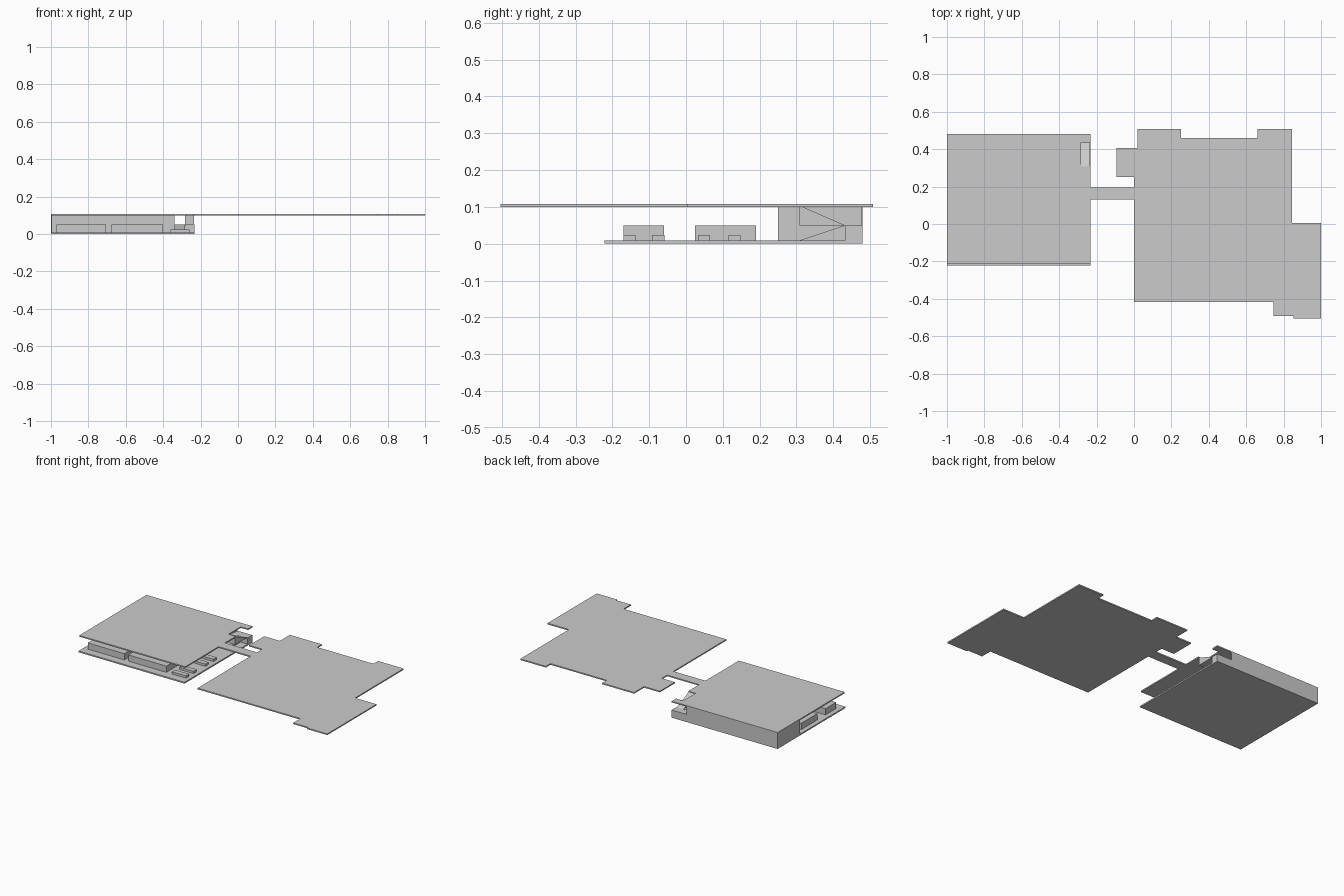
import bpy, bmesh
from mathutils import Vector

if "Cube" in bpy.data.objects:
    bpy.data.objects.remove(bpy.data.objects["Cube"])


def prism(name, profile, offset):
    """Extrude a closed 3D profile along an offset vector."""
    bm = bmesh.new()
    face = bm.faces.new([bm.verts.new(p) for p in profile])
    ext = bmesh.ops.extrude_face_region(bm, geom=[face], use_keep_orig=True)
    verts = [g for g in ext["geom"] if isinstance(g, bmesh.types.BMVert)]
    bmesh.ops.translate(bm, verts=verts, vec=Vector(offset))
    bmesh.ops.recalc_face_normals(bm, faces=bm.faces)
    mesh = bpy.data.meshes.new(name)
    bm.to_mesh(mesh)
    bm.free()
    ob = bpy.data.objects.new(name, mesh)
    bpy.context.collection.objects.link(ob)
    return ob


def slab(name, outline, z0, z1):
    return prism(name, [(x, y, z0) for x, y in outline], (0, 0, z1 - z0))


def box(name, x0, x1, y0, y1, z0, z1):
    return slab(name, [(x0, y0), (x1, y0), (x1, y1), (x0, y1)], z0, z1)


def wedge(name, x0, x1, profile):
    return prism(name, [(x0, y, z) for y, z in profile], (x1 - x0, 0, 0))


Z_FLOOR, Z_MID, Z_ROOF, Z_TOP = 0.009, 0.05, 0.10, 0.108

# Lower floor
box("lower_floor", -1, -0.232, -0.222, 0.48, 0, Z_FLOOR)

# Roof with the stair notch, the bridge and the large upper deck as one plate
slab("upper_deck", [
    (-1, -0.215), (-0.232, -0.215), (-0.232, 0.13), (0, 0.13), (0, -0.418),
    (0.745, -0.418), (0.745, -0.493), (0.853, -0.493), (0.853, -0.504),
    (1, -0.504), (1, 0.005), (0.845, 0.005), (0.845, 0.508), (0.66, 0.508),
    (0.66, 0.46), (0.252, 0.46), (0.252, 0.508), (0.02, 0.508), (0.02, 0.405),
    (-0.094, 0.405), (-0.094, 0.25), (0, 0.25), (0, 0.195), (-0.232, 0.195),
    (-0.232, 0.308), (-0.284, 0.308), (-0.284, 0.435), (-0.232, 0.435),
    (-0.232, 0.48), (-1, 0.48)], Z_ROOF, Z_TOP)

# Outer walls
box("back_wall", -1, -0.34, 0.475, 0.48, Z_FLOOR, Z_ROOF)
box("left_wall", -1, -0.995, 0.25, 0.475, Z_FLOOR, Z_ROOF)

# Stair ramps and landing
box("stair_landing", -0.34, -0.232, 0.432, 0.48, Z_FLOOR, Z_MID)
wedge("lower_ramp", -0.34, -0.284,
      [(0.308, Z_FLOOR), (0.432, Z_FLOOR), (0.432, Z_MID)])
wedge("upper_ramp", -0.284, -0.236,
      [(0.308, Z_MID), (0.432, Z_MID), (0.308, 0.104)])

# Rows of long counters
for r, (y0, y1) in enumerate([(-0.17, -0.06), (0.025, 0.19)]):
    for c, (x0, x1) in enumerate([(-0.97, -0.705), (-0.675, -0.40)]):
        box(f"counter_{r}_{c}", x0, x1, y0, y1, Z_FLOOR, Z_MID)

# Low benches beside the counters
for i, y in enumerate([-0.17, -0.092, 0.032, 0.115]):
    box(f"bench_{i}", -0.36, -0.258, y, y + 0.033, Z_FLOOR, 0.024)
